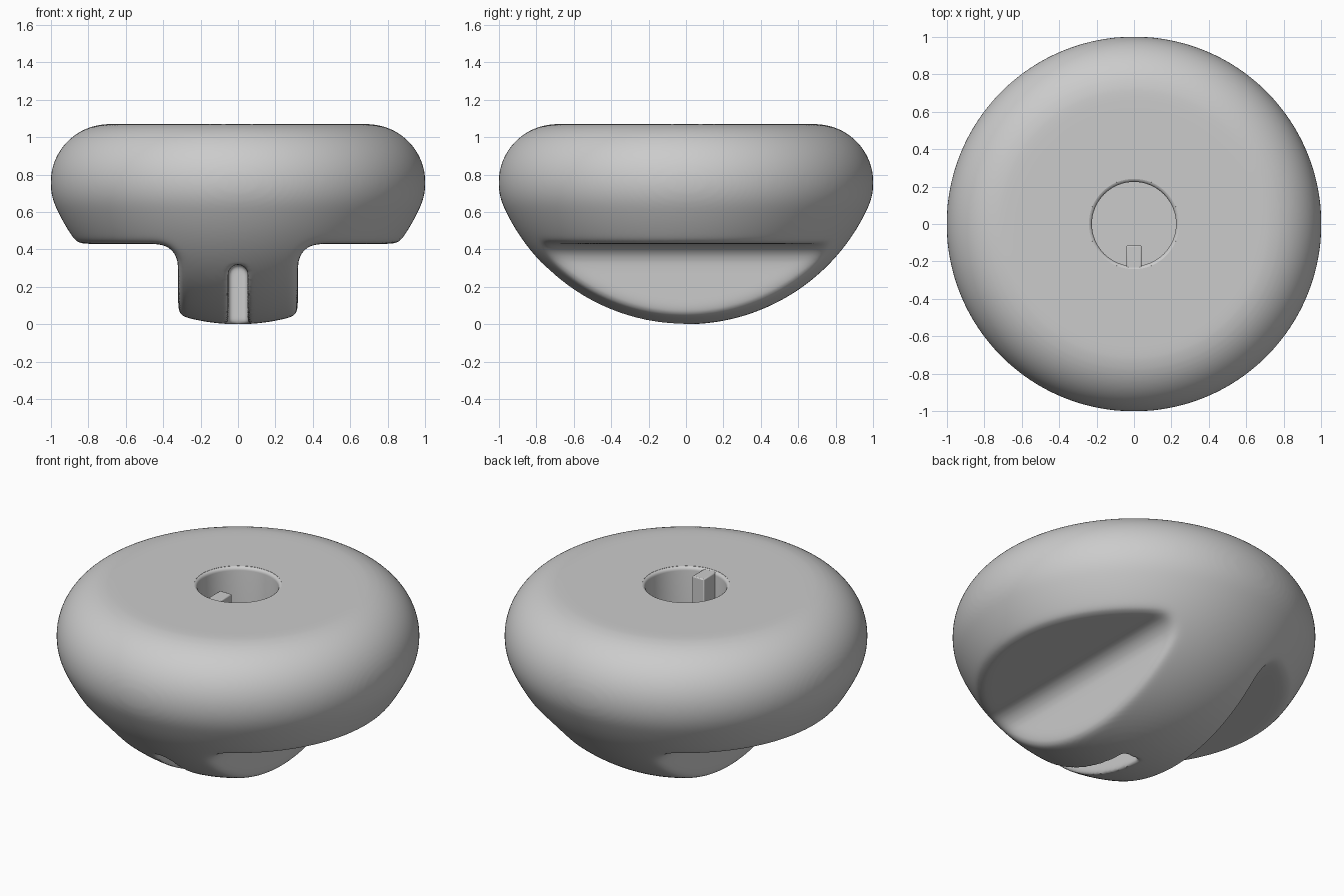
import bpy, bmesh
from math import sin, cos, radians, pi
from mathutils import Vector

cube = bpy.data.objects.get("Cube")
if cube:
    bpy.data.objects.remove(cube, do_unlink=True)

grey = bpy.data.materials.new("light_grey")
grey.use_nodes = True
grey.diffuse_color = (0.6, 0.6, 0.6, 1)
grey.node_tree.nodes["Principled BSDF"].inputs["Base Color"].default_value = (0.6, 0.6, 0.6, 1)


def arc(cx, cz, r, start, end, steps):
    angles = [radians(start + (end - start) * i / steps) for i in range(steps + 1)]
    return [(cx + r * cos(a), cz + r * sin(a)) for a in angles]


def finish(name, bm):
    bmesh.ops.remove_doubles(bm, verts=bm.verts, dist=1e-5)
    bmesh.ops.recalc_face_normals(bm, faces=bm.faces)
    mesh = bpy.data.meshes.new(name)
    bm.to_mesh(mesh)
    bm.free()
    obj = bpy.data.objects.new(name, mesh)
    bpy.context.collection.objects.link(obj)
    return obj


def lathe(name, profile, steps=128):
    bm = bmesh.new()
    verts = [bm.verts.new((x, 0, z)) for x, z in profile]
    edges = [bm.edges.new(pair) for pair in zip(verts, verts[1:])]
    bmesh.ops.spin(bm, geom=verts + edges, cent=(0, 0, 0), axis=(0, 0, 1),
                   angle=2 * pi, steps=steps, use_merge=True)
    return finish(name, bm)


def prism(name, outline, y0, y1):
    bm = bmesh.new()
    face = bm.faces.new([bm.verts.new((x, y0, z)) for x, z in outline])
    result = bmesh.ops.extrude_face_region(bm, geom=[face])
    moved = [v for v in result["geom"] if isinstance(v, bmesh.types.BMVert)]
    bmesh.ops.translate(bm, verts=moved, vec=Vector((0, y1 - y0, 0)))
    return finish(name, bm)


def cut(target, cutter):
    cutter.hide_render = True
    mod = target.modifiers.new("cut", "BOOLEAN")
    mod.operation = "DIFFERENCE"
    mod.solver = "EXACT"
    mod.object = cutter
    cutters.append(cutter)


def round_edges(target, iterations):
    remesh = target.modifiers.new("remesh", "REMESH")
    remesh.mode = "VOXEL"
    remesh.voxel_size = 0.012
    smooth = target.modifiers.new("round", "SMOOTH")
    smooth.factor = 0.5
    smooth.iterations = iterations


cutters = []

# Knob body: rounded rim flowing into a domed underside
rim = arc(0.69, 0.757, 0.314, 90, -24, 24)
dome = arc(0, 1.07, 1.071, -25.5, -90, 40)
dome[-1] = (0, dome[-1][1])
knob = lathe("knob_body", [(0, 1.071)] + rim + dome)

# Side recesses that leave the finger grip standing
for side, label in ((1, "left"), (-1, "right")):
    outline = [(1.3, 0.43), (1.3, -0.3), (0.32, -0.3)] + arc(0.43, 0.32, 0.11, 180, 90, 10)
    cut(knob, prism(label + "_recess_cutter", [(side * x, z) for x, z in outline], -1.3, 1.3))
round_edges(knob, 60)

# Pointer slot in the front of the grip
slot = [(-0.052, -0.2)] + arc(0, 0.268, 0.052, 180, 0, 12) + [(0.052, -0.2)]
cut(knob, prism("slot_cutter", slot, -1.3, -0.02))
round_edges(knob, 6)

# Shaft hole with an eased mouth
mouth = arc(0.245, 1.05, 0.02, 180, 100, 4)
cut(knob, lathe("hole_cutter", [(0, 0.45), (0.225, 0.45)] + mouth + [(0.245, 1.2), (0, 1.2)], 64))

# Bake the cuts, then drop the cutters
graph = bpy.context.evaluated_depsgraph_get()
baked = bpy.data.meshes.new_from_object(knob.evaluated_get(graph))
knob.modifiers.clear()
knob.data = baked
for cutter in cutters:
    bpy.data.objects.remove(cutter, do_unlink=True)

# Key standing inside the shaft hole
key = prism("shaft_key", [(-0.04, 0.44), (0.04, 0.44), (0.04, 1.066), (-0.04, 1.066)], -0.245, -0.115)
bevel = key.modifiers.new("bevel", "BEVEL")
bevel.width = 0.006
bevel.segments = 2

for obj in (knob, key):
    obj.data.materials.clear()
    obj.data.materials.append(grey)
    bpy.ops.object.select_all(action="DESELECT")
    obj.select_set(True)
    bpy.context.view_layer.objects.active = obj
    bpy.ops.object.shade_smooth_by_angle(angle=radians(40))
